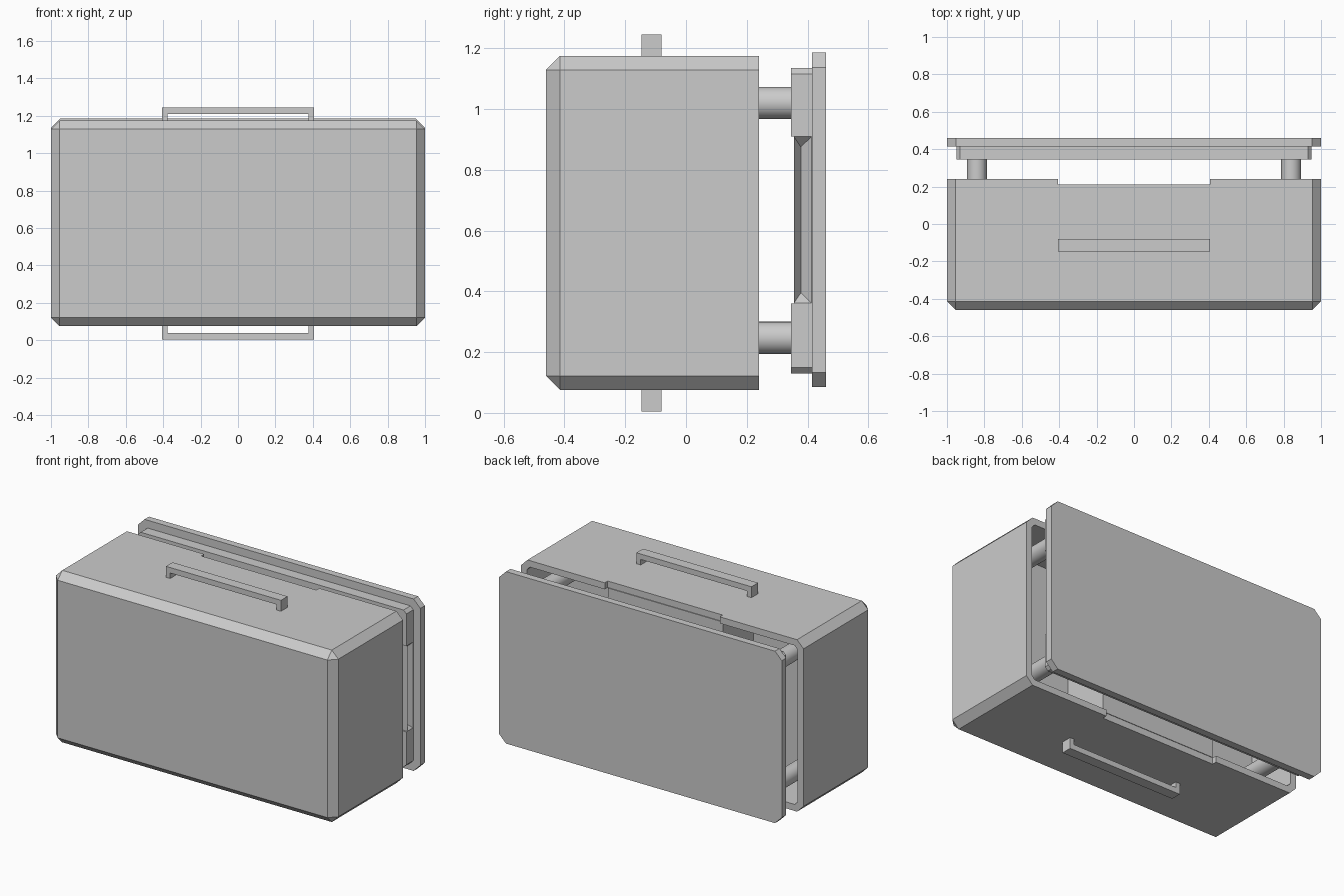
import bpy, bmesh
from mathutils import Vector

cube = bpy.data.objects.get("Cube")
if cube:
    bpy.data.objects.remove(cube, do_unlink=True)

grey = bpy.data.materials.new("light_grey")
grey.use_nodes = True
grey.diffuse_color = (0.6, 0.6, 0.6, 1)
grey.node_tree.nodes["Principled BSDF"].inputs["Base Color"].default_value = (0.6, 0.6, 0.6, 1)


def finish(name, bm):
    bmesh.ops.recalc_face_normals(bm, faces=bm.faces)
    mesh = bpy.data.meshes.new(name)
    bm.to_mesh(mesh)
    bm.free()
    mesh.materials.append(grey)
    ob = bpy.data.objects.new(name, mesh)
    bpy.context.collection.objects.link(ob)
    return ob


def box_bm(lo, hi):
    bm = bmesh.new()
    bmesh.ops.create_cube(bm, size=1)
    lo, hi = Vector(lo), Vector(hi)
    for v in bm.verts:
        v.co = (lo + hi) / 2 + v.co * (hi - lo)
    return bm


def bevel(bm, edges, width):
    bmesh.ops.bevel(bm, geom=edges, offset=width, offset_type='OFFSET',
                    segments=1, profile=0.5, affect='EDGES')


def along_y(e):
    return abs(e.verts[0].co.y - e.verts[1].co.y) > 0.001


def cut(target, cutter):
    cutter.hide_render = True
    mod = target.modifiers.new("cut", 'BOOLEAN')
    mod.operation = 'DIFFERENCE'
    mod.solver = 'EXACT'
    mod.object = cutter
    bpy.context.view_layer.objects.active = target
    bpy.ops.object.modifier_apply(modifier=mod.name)
    bpy.data.objects.remove(cutter, do_unlink=True)


BACK, FLOOR, HALF, MID = 0.24, -0.1, 0.407, 0.625

# Case: chamfered everywhere but the open back, hollowed from behind
bm = box_bm((-1, -0.46, 0.075), (1, BACK, 1.175))
bevel(bm, [e for e in bm.edges if any(v.co.y < 0 for v in e.verts)], 0.046)
rear = max(bm.faces, key=lambda f: f.calc_center_median().y)
bmesh.ops.inset_region(bm, faces=[rear], thickness=0.045)
rear = bmesh.ops.extrude_discrete_faces(bm, faces=[rear])["faces"][0]
for v in rear.verts:
    v.co.y = FLOOR
case = finish("case", bm)

# Shallow notch across the rear rim
cut(case, finish("notch_cutter", box_bm((-HALF, 0.21, 0), (HALF, 0.3, 1.3))))

# Inner block between the side pockets
finish("inner_block", box_bm((-HALF, FLOOR, 0.12), (HALF, 0.209, 1.13)))

# Rear cover with clipped corners
bm = box_bm((-1, 0.415, 0.085), (1, 0.46, 1.185))
bevel(bm, [e for e in bm.edges if along_y(e)], 0.048)
finish("rear_cover", bm)

# Inner plate of the cover, recessed across its middle and grooved at both sides
bm = box_bm((-0.95, 0.345, 0.13), (0.95, 0.415, 1.135))
bevel(bm, [e for e in bm.edges if along_y(e)], 0.02)
plate = finish("cover_plate", bm)
cut(plate, finish("recess_cutter", box_bm((-1.1, 0.3, 0.36), (1.1, 0.355, 0.91))))
for s in (-1, 1):
    bm = bmesh.new()
    for z, ridge in ((0.36, 0.395), (0.91, 0.875)):
        for y in (0.354, 0.414):
            bm.verts.new((s * 0.951, y, z))
        bm.verts.new((s * 0.915, 0.378, ridge))
    bmesh.ops.convex_hull(bm, input=bm.verts)
    cut(plate, finish("groove_cutter", bm))

# Four round posts joining case and cover
for side, x in (("left", 0.84), ("right", -0.84)):
    for level, z in (("upper", 1.02), ("lower", 0.247)):
        bpy.ops.mesh.primitive_cylinder_add(vertices=32, radius=0.053, depth=0.35 - FLOOR,
                                            location=(x, (0.35 + FLOOR) / 2, z),
                                            rotation=(1.5708, 0, 0))
        post = bpy.context.object
        post.name = f"{level}_{side}_post"
        post.data.materials.append(grey)
        bpy.ops.object.shade_smooth_by_angle()

# Bracket handles above and below
for name, s in (("top_handle", 1), ("bottom_handle", -1)):
    handle = finish(name, box_bm((-HALF, -0.147, MID + s * 0.584 - 0.036),
                                 (HALF, -0.08, MID + s * 0.584 + 0.036)))
    handle.location.z = 0
    inner, outer = 0.545, 0.585
    cut(handle, finish("handle_gap", box_bm((-HALF + 0.03, -0.3, MID + min(s * 0.5, s * outer)),
                                            (HALF - 0.03, 0.1, MID + max(s * 0.5, s * outer)))))
